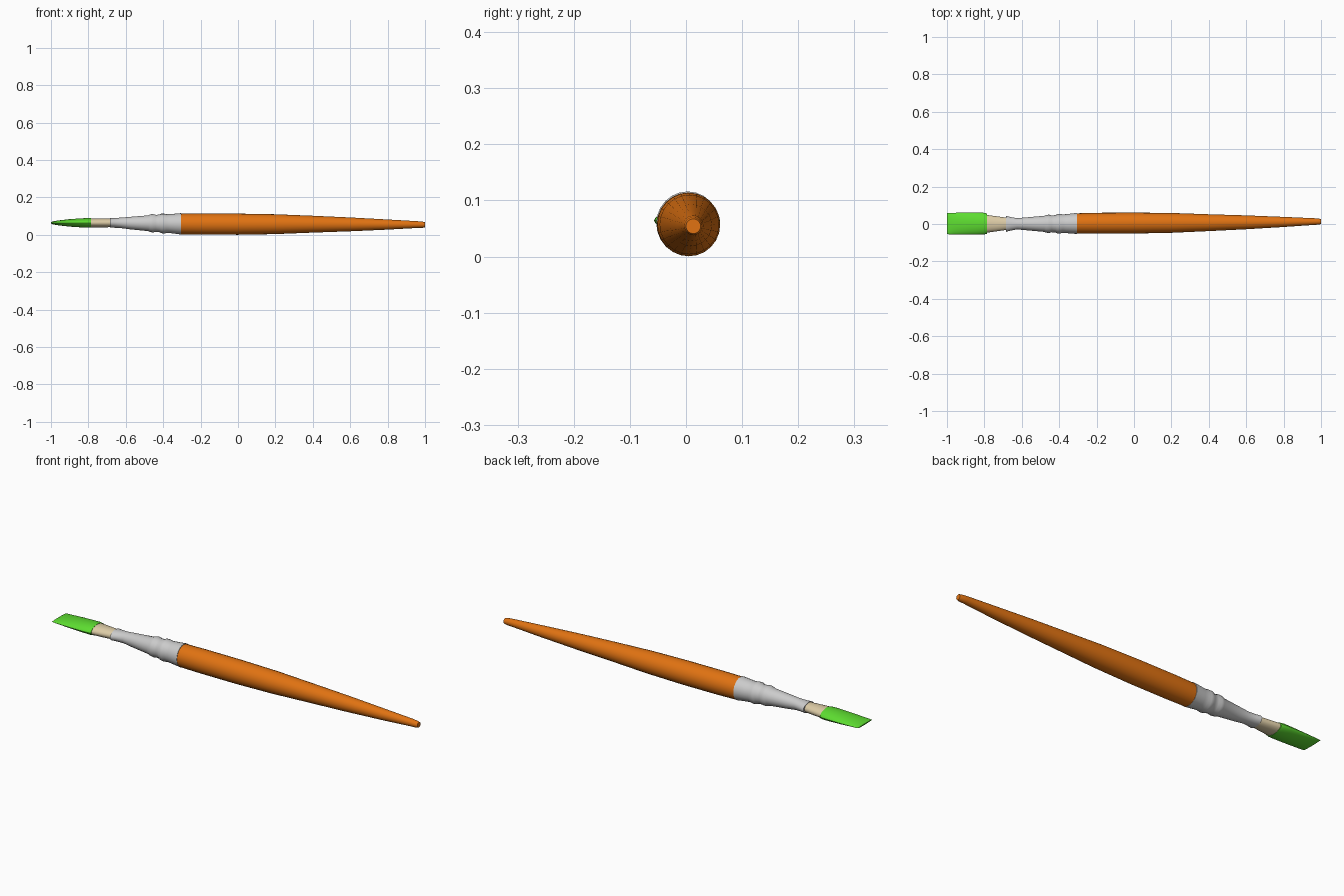
import bpy, bmesh, math


def material(name, color):
    m = bpy.data.materials.new(name)
    m.diffuse_color = color
    return m


def loft(name, stations, mat=None, sides=24, lens=1.0):
    """Skin rings (x, centre y, centre z, half width y, half height z); lens > 1 pinches the sides."""
    bm = bmesh.new()
    rings = []
    for x, cy, cz, ry, rz in stations:
        ring = []
        for i in range(sides):
            a = 2 * math.pi * i / sides
            s = math.sin(a)
            h = math.copysign(abs(s) ** lens, s)
            ring.append(bm.verts.new((x, cy + ry * math.cos(a), cz + rz * h)))
        rings.append(ring)
    for r0, r1 in zip(rings, rings[1:]):
        for i in range(sides):
            j = (i + 1) % sides
            bm.faces.new((r0[i], r0[j], r1[j], r1[i]))
    bm.faces.new(rings[0])
    bm.faces.new(rings[-1])
    bmesh.ops.recalc_face_normals(bm, faces=bm.faces[:])
    me = bpy.data.meshes.new(name)
    bm.to_mesh(me)
    bm.free()
    ob = bpy.data.objects.new(name, me)
    bpy.context.collection.objects.link(ob)
    if mat:
        me.materials.append(mat)
    bpy.ops.object.select_all(action='DESELECT')
    ob.select_set(True)
    bpy.context.view_layer.objects.active = ob
    bpy.ops.object.shade_smooth_by_angle(angle=math.radians(35))
    return ob


orange = material("orange_paint", (0.75, 0.17, 0.006, 1))
cream = material("bristle_cream", (0.72, 0.60, 0.38, 1))
green = material("green_paint", (0.11, 0.72, 0.03, 1))

# Wooden handle, swelling then tapering to a blunt end
loft("handle", [
    (-0.31, 0.003, 0.058, 0.054, 0.055),
    (-0.20, 0.004, 0.0575, 0.056, 0.0565),
    (0.00, 0.005, 0.057, 0.056, 0.0565),
    (0.20, 0.006, 0.057, 0.053, 0.053),
    (0.40, 0.007, 0.057, 0.045, 0.045),
    (0.60, 0.009, 0.056, 0.037, 0.037),
    (0.80, 0.011, 0.055, 0.027, 0.027),
    (0.96, 0.013, 0.055, 0.018, 0.018),
    (0.99, 0.013, 0.054, 0.016, 0.016),
    (1.00, 0.013, 0.054, 0.013, 0.013),
], orange)

# Metal ferrule: round with two crimped beads, flattened at the mouth
loft("ferrule", [
    (-0.685, 0.001, 0.064, 0.043, 0.025),
    (-0.66, 0.001, 0.064, 0.036, 0.026),
    (-0.625, 0.001, 0.064, 0.030, 0.028),
    (-0.58, 0.001, 0.063, 0.034, 0.033),
    (-0.48, 0.001, 0.062, 0.043, 0.042),
    (-0.47, 0.001, 0.062, 0.047, 0.047),
    (-0.455, 0.001, 0.062, 0.049, 0.049),
    (-0.44, 0.001, 0.061, 0.045, 0.046),
    (-0.42, 0.001, 0.061, 0.046, 0.047),
    (-0.41, 0.001, 0.061, 0.052, 0.052),
    (-0.395, 0.001, 0.060, 0.052, 0.053),
    (-0.38, 0.002, 0.060, 0.049, 0.050),
    (-0.36, 0.002, 0.060, 0.051, 0.051),
    (-0.305, 0.003, 0.059, 0.056, 0.057),
])

# Bare bristles fanning out of the ferrule
loft("bristles", [
    (-0.80, 0.001, 0.064, 0.049, 0.024),
    (-0.74, 0.001, 0.064, 0.041, 0.024),
    (-0.67, 0.001, 0.064, 0.031, 0.023),
], cream)

# Paint-loaded flat tip, thinning to a chisel edge
loft("painted_tip", [
    (-1.00, 0.002, 0.064, 0.056, 0.003),
    (-0.99, 0.002, 0.064, 0.057, 0.008),
    (-0.96, 0.002, 0.064, 0.058, 0.013),
    (-0.90, 0.002, 0.064, 0.059, 0.020),
    (-0.84, 0.002, 0.064, 0.059, 0.024),
    (-0.80, 0.002, 0.064, 0.058, 0.026),
    (-0.785, 0.002, 0.064, 0.054, 0.0255),
], green, lens=1.25)
